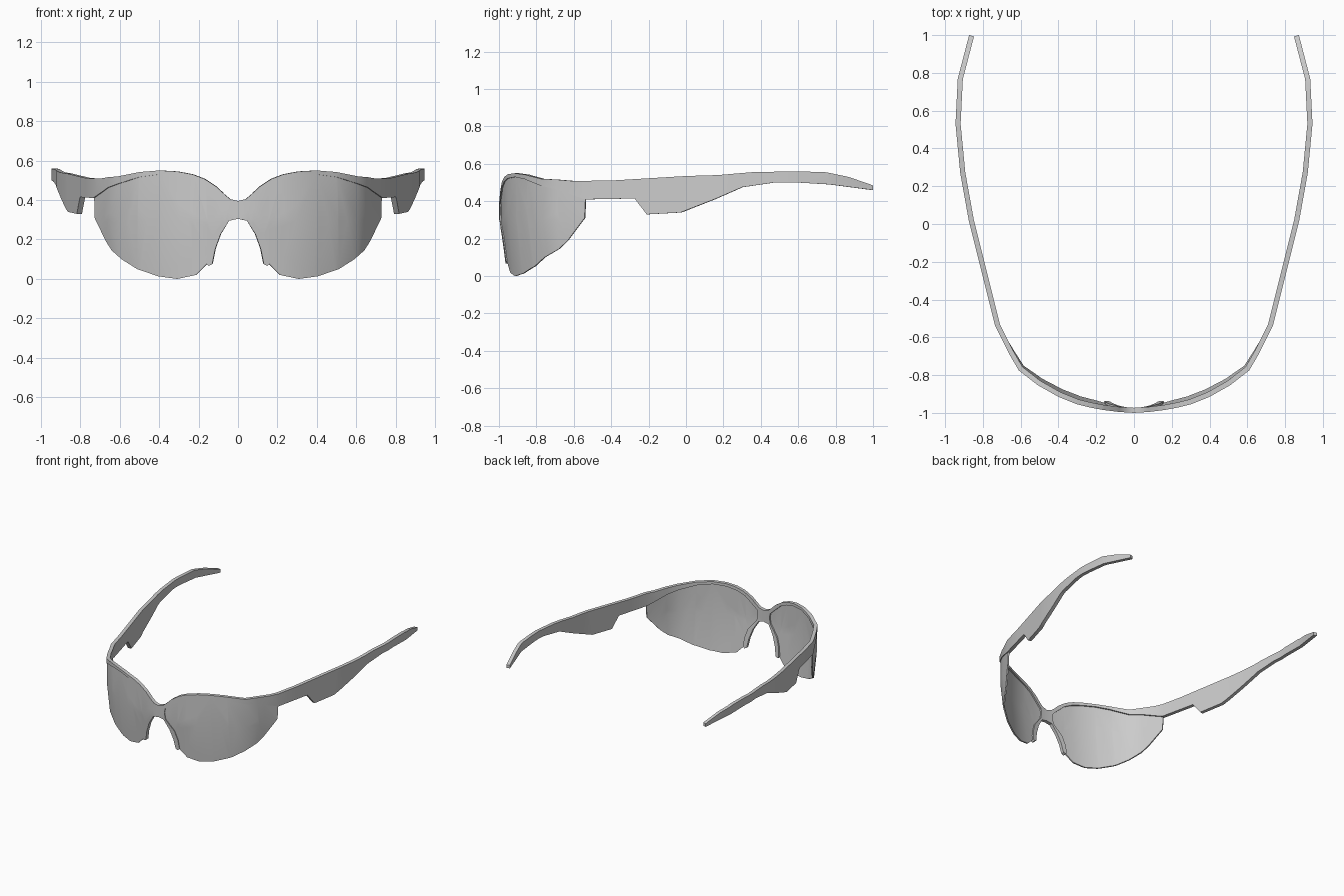
import bpy, bmesh, math
from mathutils import Vector

if "Cube" in bpy.data.objects:
    bpy.data.objects.remove(bpy.data.objects["Cube"])

# Plan curve of the right half, seen from above (centre of bridge to temple tip)
PLAN = [(0, -1), (.08, -.995), (.16, -.985), (.23, -.972), (.3, -.955), (.4, -.915),
        (.51, -.853), (.61, -.775), (.66, -.69), (.735, -.54), (.775, -.38), (.815, -.22),
        (.875, .02), (.92, .27), (.945, .53), (.933, .77), (.873, 1.0)]
TURN = 8    # before this station outlines are measured along x, afterwards along y
SHIFT = PLAN[TURN][0] - PLAN[TURN][1]
PTS = [Vector(p) for p in PLAN]
US = [p[0] if i <= TURN else p[1] + SHIFT for i, p in enumerate(PLAN)]


def inward(i):
    if i == 0:
        return Vector((0, 1))
    t = PTS[min(i + 1, len(PTS) - 1)] - PTS[i - 1]
    return Vector((-t.y, t.x)).normalized()


NORMALS = [inward(i) for i in range(len(PTS))]


def wrap(u, z, depth):
    """Place an outline point on the wrapped plan curve; the low part leans inward."""
    i = 0
    while i < len(US) - 2 and u > US[i + 1]:
        i += 1
    f = (u - US[i]) / (US[i + 1] - US[i])
    p = PTS[i].lerp(PTS[i + 1], f)
    n = NORMALS[i].lerp(NORMALS[i + 1], f)
    p = p + n * (depth + max(0, .3 - z) * .1)
    return Vector((p.x, p.y, z))


def wrapped_sheet(name, outline, depth, thickness):
    bm = bmesh.new()
    face = bm.faces.new([bm.verts.new((u, 0, z)) for u, z in outline])
    face.normal_update()
    if face.normal.y > 0:
        face.normal_flip()
    bmesh.ops.triangulate(bm, faces=[face])
    cuts = [((u, 0, 0), (1, 0, 0)) for u in US[1:-1]] + [((0, 0, .3), (0, 0, 1))]
    for co, no in cuts:
        bmesh.ops.bisect_plane(bm, geom=bm.verts[:] + bm.edges[:] + bm.faces[:],
                               dist=1e-5, plane_co=co, plane_no=no)
    for v in bm.verts:
        v.co = wrap(v.co.x, v.co.z, depth)
    me = bpy.data.meshes.new(name)
    bm.to_mesh(me)
    bm.free()
    ob = bpy.data.objects.new(name, me)
    bpy.context.collection.objects.link(ob)
    mirror = ob.modifiers.new("mirror", 'MIRROR')
    mirror.merge_threshold = .0005
    solid = ob.modifiers.new("thickness", 'SOLIDIFY')
    solid.thickness = thickness
    solid.offset = -1
    bpy.ops.object.select_all(action='DESELECT')
    ob.select_set(True)
    bpy.context.view_layer.objects.active = ob
    bpy.ops.object.convert(target='MESH')
    bpy.ops.object.shade_smooth_by_angle(angle=math.radians(30))
    return ob


def side(pts):
    """Turn side-view (y, z) points into outline coordinates."""
    return [(y + SHIFT, z) for y, z in pts]


# Border between rim and lens, from hinge corner over the brow to the nose leg tip
rim = side([(-.54, .41), (-.64, .445)]) + [
    (.61, .482), (.5, .517), (.4, .53), (.3, .522), (.22, .503), (.16, .475), (.11, .43),
    (.06, .385), (.052, .35), (.062, .3), (.11, .22), (.135, .15), (.147, .075)]

# Frame: brow, temples with lower lobe, bridge and nose legs
brow = [(0, .395), (.04, .405), (.07, .43), (.11, .468), (.17, .507), (.23, .53), (.31, .545),
        (.4, .55), (.5, .542), (.61, .52)]
temple = side([(-.6, .508), (-.38, .512), (0, .535), (.17, .54), (.36, .556), (.6, .56),
               (.75, .555), (.87, .53), (1, .485), (1, .46), (.77, .49), (.6, .5), (.47, .5),
               (.3, .475), (.15, .41), (-.03, .34), (-.21, .33), (-.275, .415)])
nose = [(.165, .08), (.15, .068), (.135, .075), (.115, .16), (.085, .24), (.05, .295), (0, .305)]
leg = rim[:-1] + [(.165, .08), (.152, .066), (.134, .075), (.118, .15), (.09, .225),
                  (.045, .295), (0, .305)]
# the rim line runs on the outer side of each leg
leg = [(u + .02, z) if (.1 < z < .25 and i < len(rim) - 1) else (u, z)
       for i, (u, z) in enumerate(leg)]
wrapped_sheet("frame", brow + temple + leg, 0, .027)

# Lenses, set slightly behind the face of the frame
lens = leg[:len(rim) - 1] + [(.163, .075), (.22, .02), (.32, 0), (.42, .013), (.53, .05),
                             (.61, .1)] + side([(-.64, .19), (-.545, .31)])
wrapped_sheet("lenses", lens, .006, .01)
